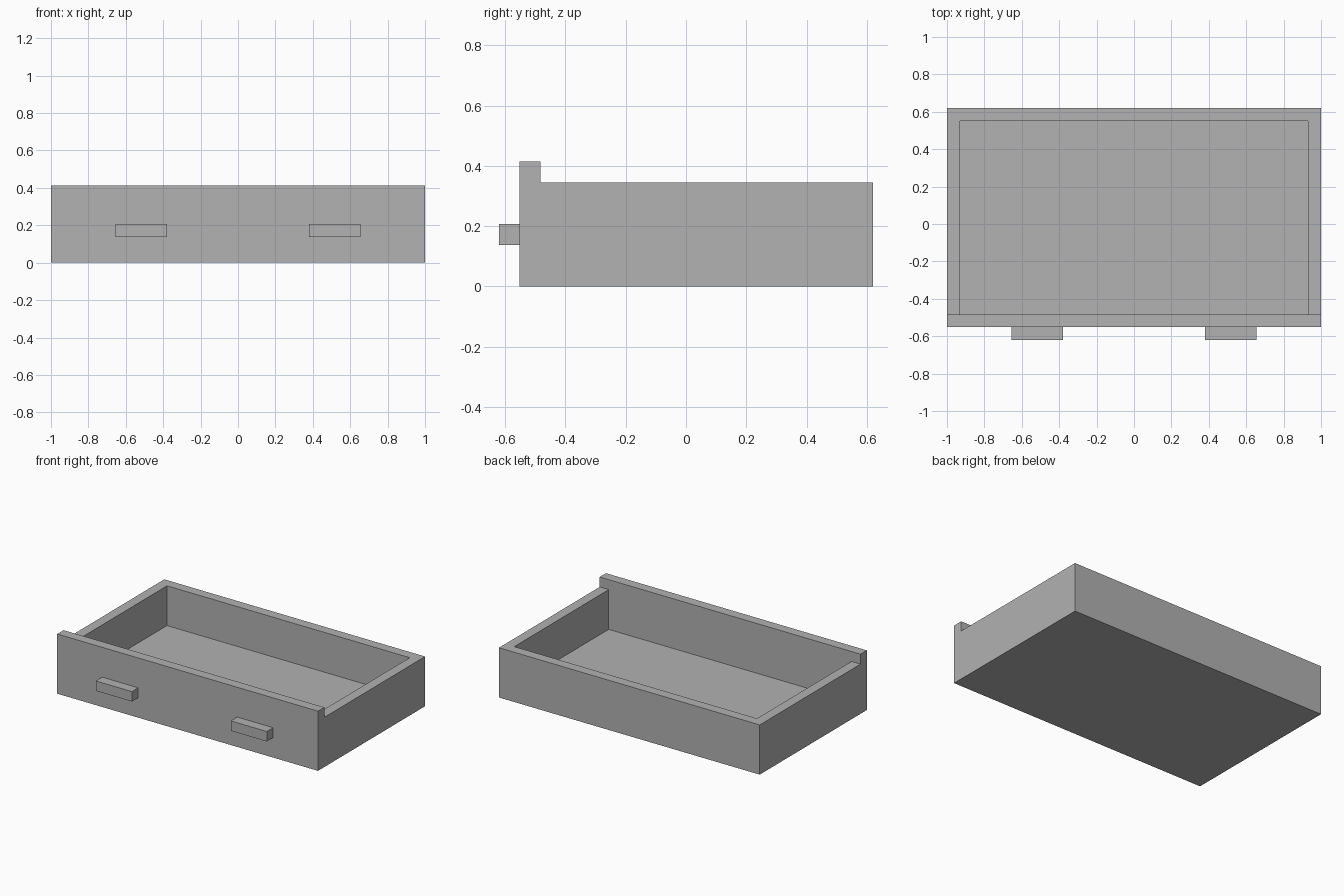
import bpy

if "Cube" in bpy.data.objects:
    bpy.data.objects.remove(bpy.data.objects["Cube"], do_unlink=True)

# Board thickness is the module for every dimension
T = 2 / 29
HALF_W, FRONT, BACK = 14.5, -8, 9      # in board thicknesses
SIDE_H, FRONT_H = 5, 6

grey = bpy.data.materials.new("plain_grey")
grey.use_nodes = True
colour = (0.445, 0.445, 0.445, 1)
grey.diffuse_color = colour
grey.node_tree.nodes["Principled BSDF"].inputs["Base Color"].default_value = colour


def board(name, x, y, z):
    """Box spanning the (min, max) ranges, given in board thicknesses."""
    spans = (x, y, z)
    bpy.ops.mesh.primitive_cube_add(size=1)
    obj = bpy.context.object
    obj.name = obj.data.name = name
    for v in obj.data.vertices:
        v.co = [T * (lo if c < 0 else hi) for c, (lo, hi) in zip(v.co, spans)]
    obj.data.materials.append(grey)
    return obj


# Tray: boards butt together without overlapping
inner = HALF_W - 1
board("drawer_front", (-HALF_W, HALF_W), (FRONT, FRONT + 1), (0, FRONT_H))
board("back_wall", (-HALF_W, HALF_W), (BACK - 1, BACK), (0, SIDE_H))
board("floor_panel", (-inner, inner), (FRONT + 1, BACK - 1), (0, 1))

# Paired side walls and block handles
for side, s in (("left", 1), ("right", -1)):
    def mirrored(a, b):
        return tuple(sorted((s * a, s * b)))
    board(side + "_wall", mirrored(inner, HALF_W), (FRONT + 1, BACK - 1), (0, SIDE_H))
    board(side + "_handle", mirrored(5.5, 9.5), (FRONT - 1, FRONT), (2, 3))
